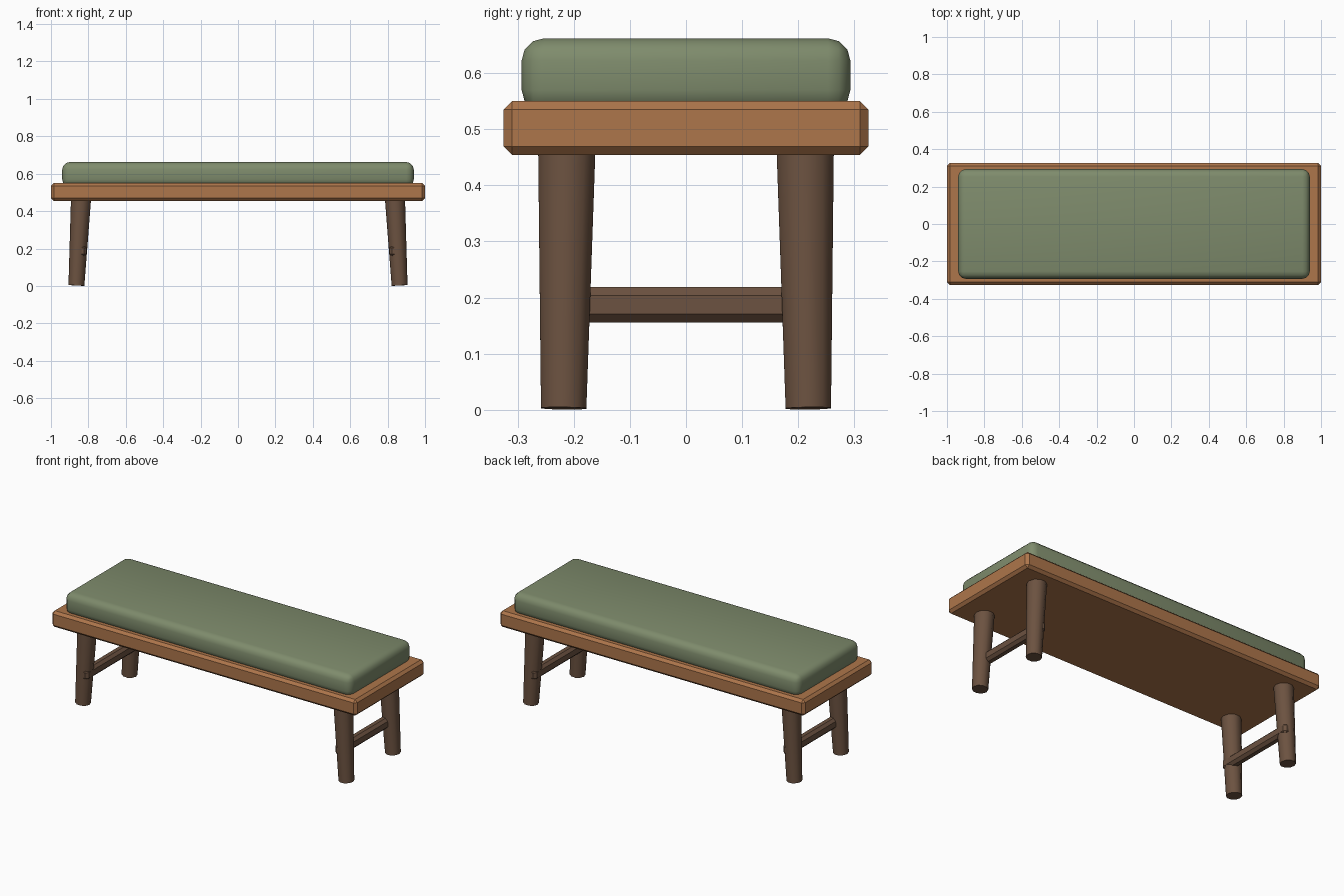
import bpy, bmesh, math
from mathutils import Vector, Matrix

if "Cube" in bpy.data.objects:
    bpy.data.objects.remove(bpy.data.objects["Cube"])


def material(name, rgb):
    mat = bpy.data.materials.new(name)
    mat.diffuse_color = (*rgb, 1)
    mat.use_nodes = True
    mat.node_tree.nodes["Principled BSDF"].inputs["Base Color"].default_value = mat.diffuse_color
    return mat


seat_wood = material("seat_wood", (0.42, 0.18, 0.07))
leg_wood = material("leg_wood", (0.15, 0.085, 0.052))
fabric = material("green_fabric", (0.21, 0.26, 0.15))


def finish(bm, name, mat, smooth_angle=0):
    bmesh.ops.recalc_face_normals(bm, faces=bm.faces)
    for f in bm.faces:
        f.smooth = smooth_angle > 0
    for e in bm.edges:
        e.smooth = e.calc_face_angle(0) < math.radians(smooth_angle)
    mesh = bpy.data.meshes.new(name)
    bm.to_mesh(mesh)
    bm.free()
    mesh.materials.append(mat)
    ob = bpy.data.objects.new(name, mesh)
    bpy.context.collection.objects.link(ob)
    return ob


def box(name, center, size, bevel, segments, mat, smooth_angle=0):
    bm = bmesh.new()
    bmesh.ops.create_cube(bm, size=1, matrix=Matrix.LocRotScale(Vector(center), None, Vector(size)))
    bmesh.ops.bevel(bm, geom=bm.edges[:], offset=bevel, segments=segments,
                    profile=0.5, affect='EDGES')
    return finish(bm, name, mat, smooth_angle)


def tapered_leg(name, bottom, top, r_bottom, r_top, mat):
    bottom, top = Vector(bottom), Vector(top)
    axis = top - bottom
    turn = Vector((0, 0, 1)).rotation_difference(axis).to_matrix().to_4x4()
    place = Matrix.Translation((bottom + top) / 2) @ turn @ Matrix.Rotation(math.pi / 2, 4, 'Z')
    bm = bmesh.new()
    bmesh.ops.create_cone(bm, cap_ends=True, segments=10, radius1=r_bottom,
                          radius2=r_top, depth=axis.length, matrix=place)
    return finish(bm, name, mat, 45)


# wooden seat slab and padded cushion
box("seat", (0, 0, 0.502), (2, 0.65, 0.096), 0.015, 1, seat_wood)
box("cushion", (0, 0, 0.596), (1.88, 0.586, 0.132), 0.04, 3, fabric, 40)

# splayed legs, joined in pairs by a side stretcher
for sx, side in ((-1, "left"), (1, "right")):
    for sy, end in ((-1, "front"), (1, "back")):
        tapered_leg(f"{end}_{side}_leg", (sx * 0.864, sy * 0.218, 0.0025),
                    (sx * 0.8375, sy * 0.212, 0.5), 0.0425, 0.0545, leg_wood)
    box(f"{side}_stretcher", (sx * 0.836, 0, 0.187), (0.054, 0.516, 0.063),
        0.015, 1, leg_wood)
